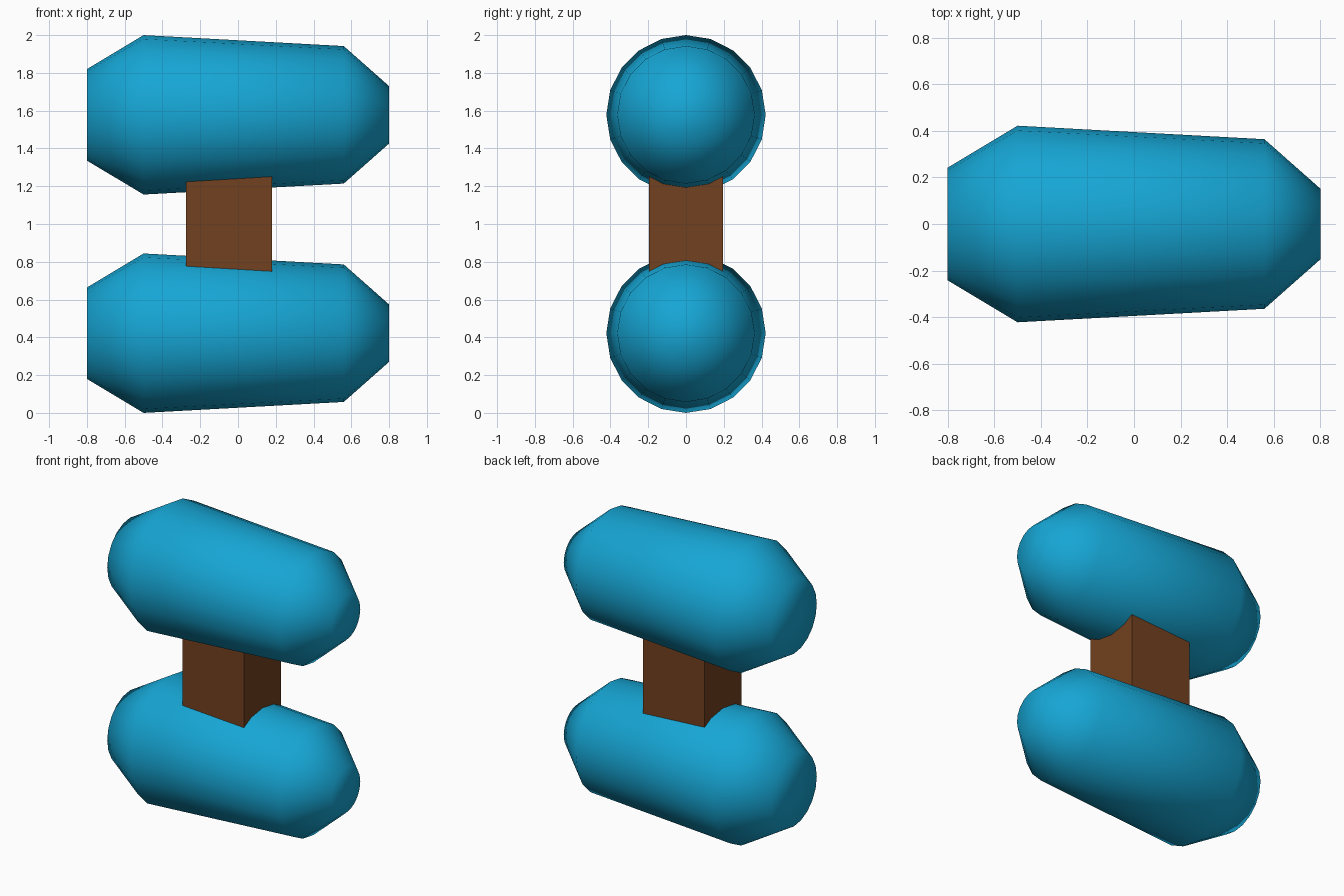
import bpy, bmesh, math

if "Cube" in bpy.data.objects:
    bpy.data.objects.remove(bpy.data.objects["Cube"])

SIDES = 20
PROFILE = [(-0.80, 0.242), (-0.50, 0.422), (0.56, 0.364), (0.80, 0.152)]  # x, radius


def material(name, color):
    mat = bpy.data.materials.new(name)
    mat.diffuse_color = (*color, 1)
    mat.use_nodes = True
    mat.node_tree.nodes["Principled BSDF"].inputs["Base Color"].default_value = mat.diffuse_color
    return mat


def add_object(name, bm, mat, smooth):
    bmesh.ops.recalc_face_normals(bm, faces=bm.faces)
    for f in bm.faces:
        f.smooth = smooth
    mesh = bpy.data.meshes.new(name)
    bm.to_mesh(mesh)
    bm.free()
    mesh.materials.append(mat)
    obj = bpy.data.objects.new(name, mesh)
    bpy.context.collection.objects.link(obj)
    return obj


def barrel(name, z, mat):
    # tapered barrel revolved around the x axis, closed at both ends
    bm = bmesh.new()
    rings = []
    for x, r in PROFILE:
        angles = [2 * math.pi * i / SIDES for i in range(SIDES)]
        rings.append([bm.verts.new((x, r * math.cos(a), z + r * math.sin(a))) for a in angles])
    for a, b in zip(rings, rings[1:]):
        for i in range(SIDES):
            j = (i + 1) % SIDES
            bm.faces.new((a[i], a[j], b[j], b[i]))
    bm.faces.new(rings[0])
    bm.faces.new(rings[-1])
    return add_object(name, bm, mat, True)


blue = material("blue", (0.008, 0.38, 0.66))
brown = material("brown", (0.17, 0.053, 0.014))

# two stacked barrels
barrel("lower_barrel", 0.422, blue)
barrel("upper_barrel", 1.578, blue)

# block joining the barrels, its ends sunk into them
bm = bmesh.new()
bmesh.ops.create_cube(bm, size=1)
bmesh.ops.scale(bm, vec=(0.455, 0.39, 0.60), verts=bm.verts)
bmesh.ops.translate(bm, vec=(-0.047, 0, 1.0), verts=bm.verts)
add_object("connecting_block", bm, brown, False)
